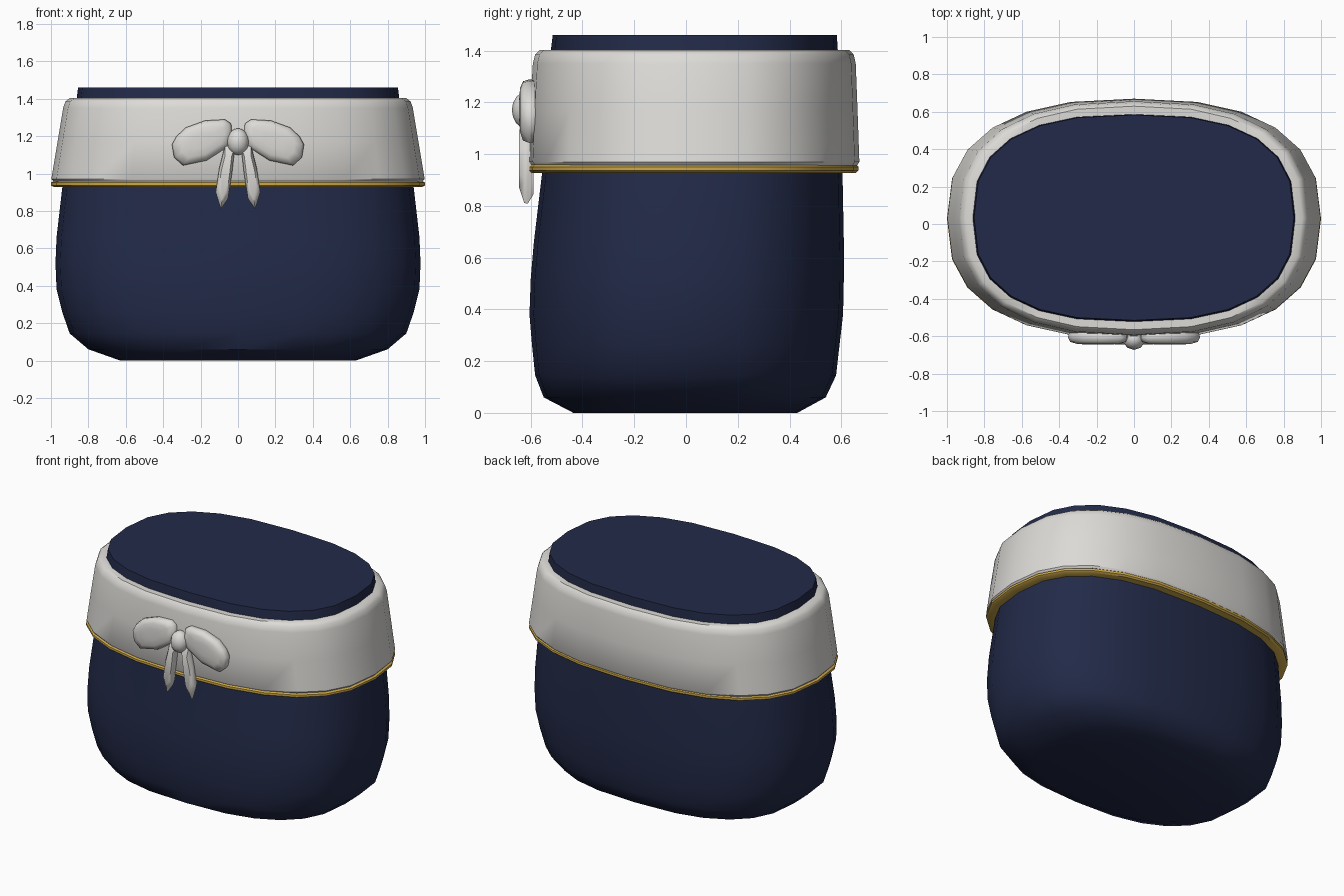
import bpy, bmesh, math
from mathutils import Vector

if "Cube" in bpy.data.objects:
    bpy.data.objects.remove(bpy.data.objects["Cube"])

def material(name, rgb):
    m = bpy.data.materials.new(name)
    m.diffuse_color = (*rgb, 1)
    m.use_nodes = True
    m.node_tree.nodes["Principled BSDF"].inputs["Base Color"].default_value = m.diffuse_color
    return m

NAVY = material("navy", (0.016, 0.023, 0.065))
GOLD = material("gold", (0.62, 0.40, 0.07))
WHITE = material("off_white", (0.72, 0.71, 0.68))

def finish(bm, name, mat, angle=40):
    bmesh.ops.recalc_face_normals(bm, faces=bm.faces)
    me = bpy.data.meshes.new(name)
    bm.to_mesh(me)
    bm.free()
    ob = bpy.data.objects.new(name, me)
    bpy.context.collection.objects.link(ob)
    me.materials.append(mat)
    bpy.ops.object.select_all(action='DESELECT')
    ob.select_set(True)
    bpy.context.view_layer.objects.active = ob
    bpy.ops.object.shade_smooth_by_angle(angle=math.radians(angle))
    return ob

def bridge(bm, r0, r1):
    for i in range(len(r0)):
        j = (i + 1) % len(r0)
        bm.faces.new((r0[i], r0[j], r1[j], r1[i]))

def oval_loft(name, rows, mat, closed=False, n=2.5, sides=24):
    """Rows are (half width, front y, back y, z) of rounded oval rings."""
    bm = bmesh.new()
    rings = []
    for a, y0, y1, z in rows:
        ring = []
        for i in range(sides):
            t = 2 * math.pi * i / sides
            c, s = math.cos(t), math.sin(t)
            x = a * math.copysign(abs(c) ** (2 / n), c)
            y = (y0 + y1) / 2 + (y1 - y0) / 2 * math.copysign(abs(s) ** (2 / n), s)
            ring.append(bm.verts.new((x, y, z)))
        rings.append(ring)
    for r0, r1 in zip(rings, rings[1:]):
        bridge(bm, r0, r1)
    if closed:
        bridge(bm, rings[-1], rings[0])
    else:
        bm.faces.new(rings[0])
        bm.faces.new(rings[-1])
    return finish(bm, name, mat)

def puff(name, outline, layers, mat):
    """Pillow shape: outline in (x, z), layers are (scale, y)."""
    bm = bmesh.new()
    cx = sum(p[0] for p in outline) / len(outline)
    cz = sum(p[1] for p in outline) / len(outline)
    rings = [[bm.verts.new((cx + (x - cx) * s, y, cz + (z - cz) * s))
              for x, z in outline] for s, y in layers]
    for r0, r1 in zip(rings, rings[1:]):
        bridge(bm, r0, r1)
    bm.faces.new(rings[0])
    bm.faces.new(rings[-1])
    # mirror to the other side
    geo = bm.verts[:] + bm.edges[:] + bm.faces[:]
    dup = bmesh.ops.duplicate(bm, geom=geo)["geom"]
    for v in dup:
        if isinstance(v, bmesh.types.BMVert):
            v.co.x *= -1
    return finish(bm, name, mat, 50)

# Pouch body, rising inside the cuff to the flat top
oval_loft("body", [
    (0.63, -0.435, 0.43, 0.0), (0.80, -0.55, 0.54, 0.06),
    (0.90, -0.583, 0.58, 0.145), (0.94, -0.595, 0.593, 0.26),
    (0.97, -0.605, 0.607, 0.38), (0.976, -0.60, 0.61, 0.52),
    (0.97, -0.588, 0.61, 0.66), (0.94, -0.557, 0.605, 0.92),
    (0.865, -0.525, 0.588, 1.38), (0.855, -0.515, 0.583, 1.46)], NAVY, n=2.6)

# Folded cuff
oval_loft("cuff", [
    (0.92, -0.55, 0.60, 0.955), (0.985, -0.60, 0.66, 0.955),
    (0.998, -0.61, 0.67, 0.97), (0.965, -0.602, 0.663, 1.17),
    (0.935, -0.592, 0.656, 1.35), (0.923, -0.583, 0.648, 1.385),
    (0.90, -0.565, 0.63, 1.403), (0.85, -0.51, 0.58, 1.403)],
    WHITE, closed=True)

# Gold trim under the cuff
oval_loft("gold_trim", [
    (0.92, -0.54, 0.59, 0.93), (0.985, -0.602, 0.657, 0.928),
    (1.0, -0.611, 0.666, 0.937), (1.0, -0.611, 0.666, 0.951),
    (0.985, -0.602, 0.657, 0.96), (0.92, -0.54, 0.59, 0.96)],
    GOLD, closed=True)

# Bow loops
loop = [(0.353, 1.155), (0.33, 1.198), (0.278, 1.246), (0.176, 1.283),
        (0.07, 1.289), (0.037, 1.267), (0.03, 1.2), (0.045, 1.15),
        (0.166, 1.07), (0.294, 1.043), (0.342, 1.086)]
puff("bow_loops", loop, [(0.8, -0.56), (0.97, -0.585), (1.0, -0.605),
                         (0.93, -0.63), (0.7, -0.641), (0.35, -0.645)], WHITE)

# Bow tails
tail = [(0.015, 1.15), (0.07, 1.15), (0.1, 1.03), (0.12, 0.9),
        (0.092, 0.808), (0.053, 0.865), (0.032, 1.0)]
puff("bow_tails", tail, [(0.8, -0.59), (1.0, -0.612), (0.98, -0.625),
                         (0.65, -0.645)], WHITE)

# Bow knot
bm = bmesh.new()
bmesh.ops.create_uvsphere(bm, u_segments=10, v_segments=8, radius=1)
for v in bm.verts:
    v.co = Vector((v.co.x * 0.06, v.co.y * 0.058 - 0.615, v.co.z * 0.072 + 1.17))
finish(bm, "bow_knot", WHITE, 60)
